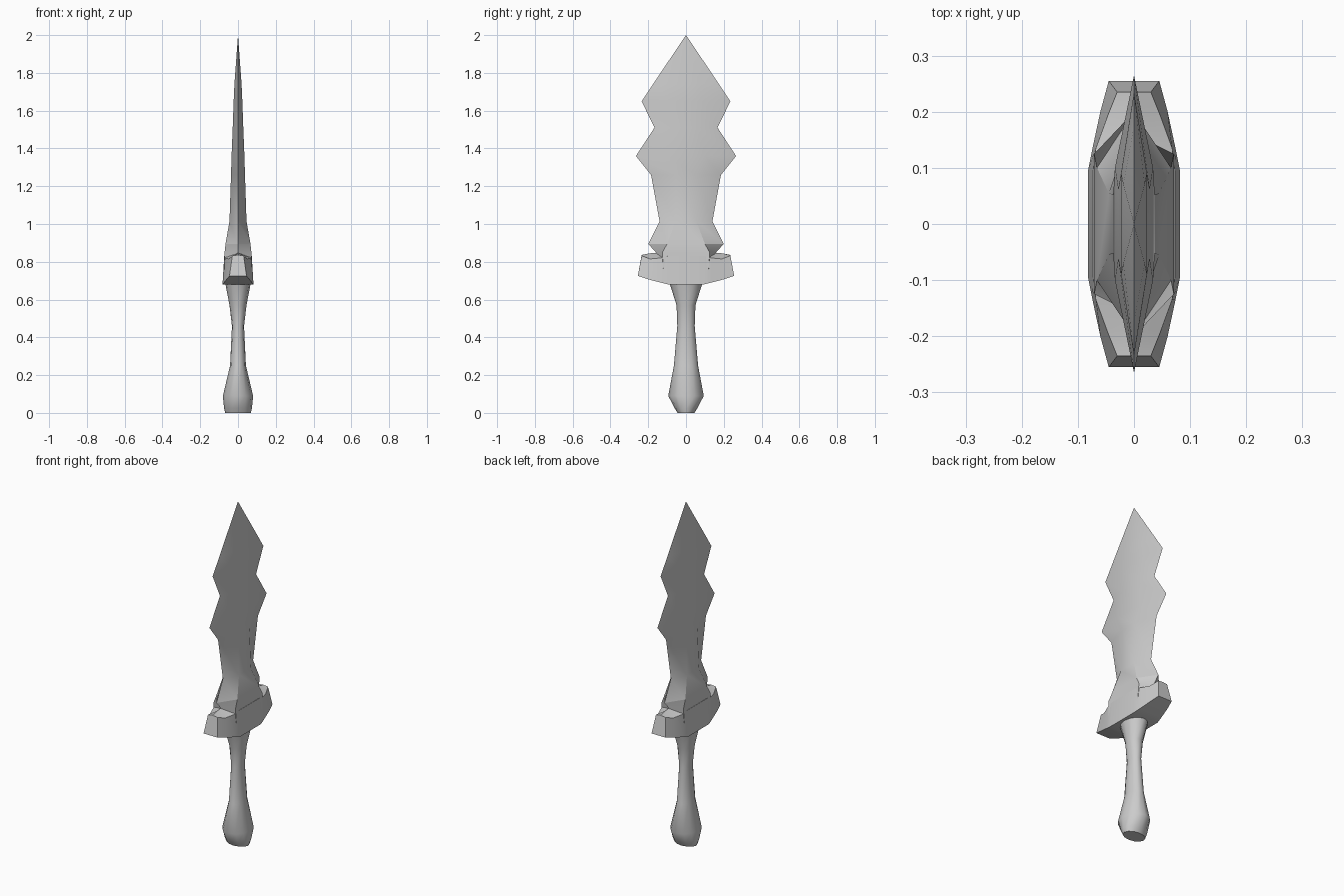
import bpy, bmesh, math

old = bpy.data.objects.get("Cube")
if old:
    bpy.data.objects.remove(old, do_unlink=True)

grey = bpy.data.materials.new("plain grey")
grey.use_nodes = True
GREY = (0.6, 0.6, 0.6, 1)
grey.diffuse_color = GREY
grey.node_tree.nodes["Principled BSDF"].inputs["Base Color"].default_value = GREY


def loft(name, rings, angle):
    """Skin a list of closed point rings and cap both ends."""
    bm = bmesh.new()
    loops = [[bm.verts.new(p) for p in ring] for ring in rings]
    for a, b in zip(loops, loops[1:]):
        for i in range(len(a)):
            j = (i + 1) % len(a)
            bm.faces.new((a[i], a[j], b[j], b[i]))
    bm.faces.new(loops[0])
    bm.faces.new(loops[-1])
    bmesh.ops.remove_doubles(bm, verts=bm.verts, dist=0.0005)
    bmesh.ops.recalc_face_normals(bm, faces=bm.faces)
    mesh = bpy.data.meshes.new(name)
    bm.to_mesh(mesh)
    bm.free()
    mesh.materials.append(grey)
    obj = bpy.data.objects.new(name, mesh)
    bpy.context.collection.objects.link(obj)
    bpy.ops.object.select_all(action="DESELECT")
    obj.select_set(True)
    bpy.context.view_layer.objects.active = obj
    bpy.ops.object.shade_smooth_by_angle(angle=math.radians(angle))
    return obj


# Handle: oval rings as (height, half width in x, half width in y)
handle = [(0, .068, .045), (.025, .074, .06), (.09, .08, .094), (.25, .042, .064),
          (.46, .032, .046), (.57, .045, .05), (.69, .068, .088)]
SIDES = 12
loft("handle", [[(rx * math.cos(math.tau * i / SIDES), ry * math.sin(math.tau * i / SIDES), z)
                 for i in range(SIDES)] for z, rx, ry in handle], 50)

# Guard: sections along y as (bottom y, top y, bottom x, top x, bottom z, shoulder z, ridge z)
half = [(.255, .235, .045, .03, .725, .832, .836), (.2, .19, .06, .048, .707, .815, .845),
        (.135, .135, .074, .068, .69, .82, .85), (.095, .095, .082, .073, .68, .83, .85)]
stations = [(1, s) for s in half] + [(-1, s) for s in reversed(half)]
loft("guard", [[(-bx, k * by, bz), (bx, k * by, bz), (tx, k * ty, sz),
                (0, k * ty, rz), (-tx, k * ty, sz)]
               for k, (by, ty, bx, tx, bz, sz, rz) in stations], 25)

# Blade: sharp edges with a flat central face,
# as (height, edge half width, face half width, half thickness)
blade = [(.76, .14, .12, .074), (.85, .16, .125, .071), (.895, .2, .1, .066),
         (1.015, .14, .055, .045), (1.26, .185, .052, .037), (1.36, .265, .1, .034),
         (1.51, .167, .062, .028), (1.65, .235, .09, .023), (1.74, .175, .07, .019),
         (2, 0, 0, 0)]
loft("blade", [[(0, w, z), (t, f, z), (t, -f, z), (0, -w, z), (-t, -f, z), (-t, f, z)]
               for z, w, f, t in blade], 25)
